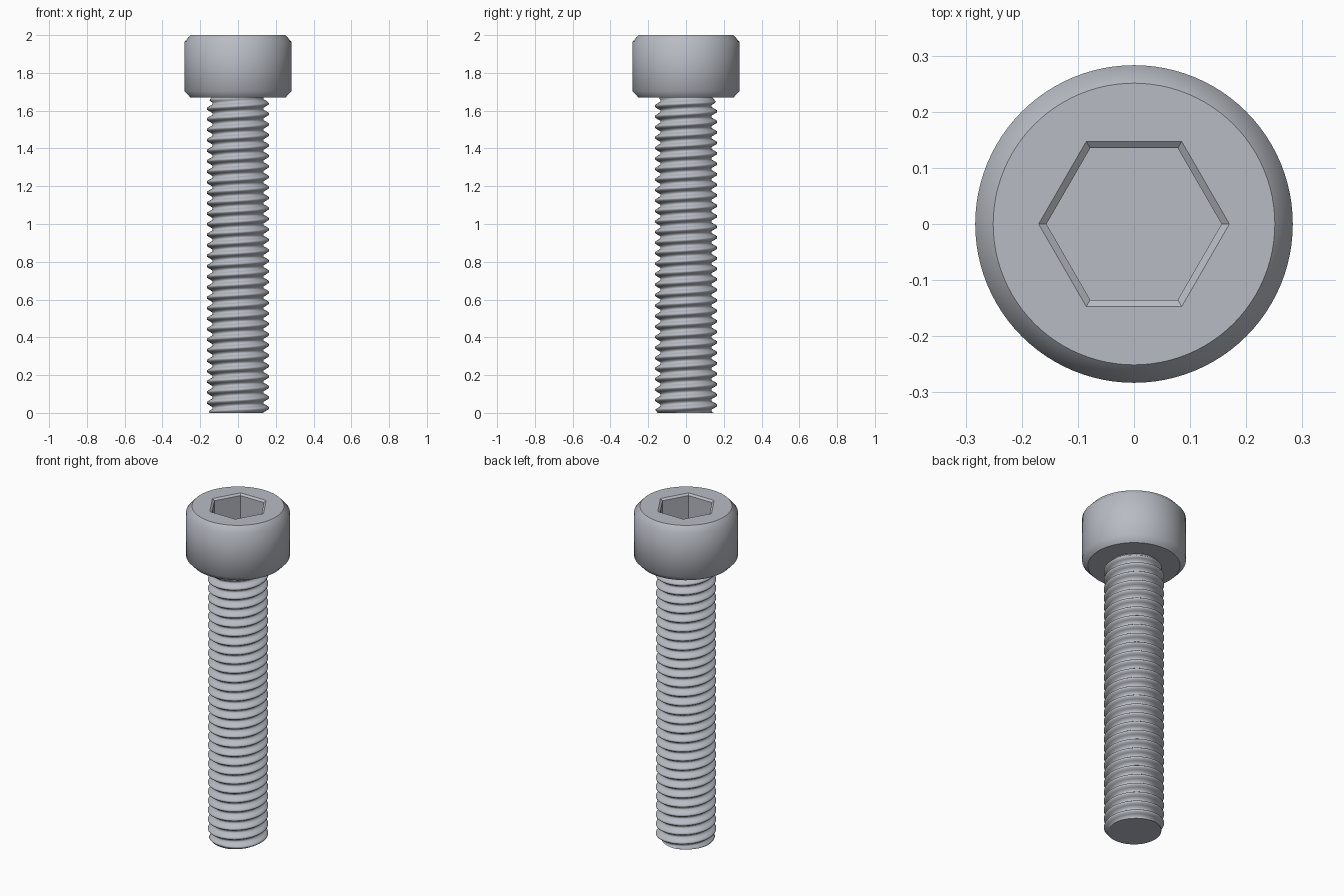
import bpy, bmesh, math
from math import cos, sin, pi, tau

cube = bpy.data.objects.get("Cube")
if cube:
    bpy.data.objects.remove(cube, do_unlink=True)

HEAD_Z, TOP_Z = 1.67, 2.0
PITCH = 0.0556
CREST, ROOT = 0.165, 0.135

steel = bpy.data.materials.new("brushed steel grey")
steel.use_nodes = True
COLOUR = (0.48, 0.50, 0.55, 1)
steel.diffuse_color = COLOUR
steel.node_tree.nodes["Principled BSDF"].inputs["Base Color"].default_value = COLOUR


def finish(bm, name):
    bmesh.ops.recalc_face_normals(bm, faces=bm.faces[:])
    mesh = bpy.data.meshes.new(name)
    bm.to_mesh(mesh)
    bm.free()
    mesh.materials.append(steel)
    obj = bpy.data.objects.new(name, mesh)
    bpy.context.collection.objects.link(obj)
    return obj


def round_ring(radius, n):
    return [(radius * cos(tau * i / n), radius * sin(tau * i / n)) for i in range(n)]


def hex_ring(radius, n):
    # points spread evenly along the six straight sides
    corners = round_ring(radius, 6)
    per_side = n // 6
    points = []
    for i in range(n):
        a, b = corners[i // per_side], corners[(i // per_side + 1) % 6]
        t = (i % per_side) / per_side
        points.append((a[0] + (b[0] - a[0]) * t, a[1] + (b[1] - a[1]) * t))
    return points


def make_head(n=96):
    # rings from the underside, over the rim, down into the hex socket
    # each entry: shape, radius, height, smooth band above it
    rings = [(round_ring, 0.252, HEAD_Z, True),
             (round_ring, 0.283, HEAD_Z + 0.033, True),
             (round_ring, 0.283, TOP_Z - 0.035, True),
             (round_ring, 0.251, TOP_Z, False),
             (hex_ring, 0.170, TOP_Z, False),
             (hex_ring, 0.156, TOP_Z - 0.010, False),
             (hex_ring, 0.156, TOP_Z - 0.17, False)]
    bm = bmesh.new()
    loops = [[bm.verts.new((x, y, z)) for x, y in shape(r, n)] for shape, r, z, _ in rings]
    for k in range(len(loops) - 1):
        low, high = loops[k], loops[k + 1]
        for i in range(n):
            j = (i + 1) % n
            bm.faces.new((low[i], low[j], high[j], high[i])).smooth = rings[k][3]
    bm.faces.new(loops[0])
    bm.faces.new(loops[-1])
    return finish(bm, "socket_head")


def make_shank(n=72):
    # one pitch of the thread: position along the pitch, radius
    middle = (CREST + ROOT) / 2
    profile = [(0.0, CREST), (0.1, CREST - 0.002), (0.25, middle),
               (0.4, ROOT), (0.6, ROOT), (0.75, middle), (0.9, CREST - 0.002)]
    turns = int(HEAD_Z / PITCH) + 5
    step = len(profile)
    bm = bmesh.new()
    rows = []
    for turn in range(turns):
        for phase, radius in profile:
            row = []
            for i in range(n):
                a = tau * i / n
                z = 0.026 + (turn - 2 + phase + i / n) * PITCH
                # chamfered tip and thread run-out below the head
                tip = 0.15 + 0.8 * z
                runout = max(ROOT, 0.14 + 0.8 * (HEAD_Z - z))
                r = min(radius, tip, runout)
                row.append(bm.verts.new((r * cos(a), r * sin(a), z)))
            rows.append(row)
    # the last column joins the first one a full pitch higher
    for k in range(len(rows) - 1 - step):
        for i in range(n):
            j, lift = (i + 1, 0) if i < n - 1 else (0, step)
            face = bm.faces.new((rows[k][i], rows[k + lift][j],
                                 rows[k + 1 + lift][j], rows[k + 1][i]))
            face.smooth = True
    # trim both ends flat and cap them
    for height, direction in ((0, -1), (HEAD_Z + 0.01, 1)):
        bmesh.ops.bisect_plane(bm, geom=bm.verts[:] + bm.edges[:] + bm.faces[:],
                               plane_co=(0, 0, height), plane_no=(0, 0, direction),
                               clear_outer=True)
    loose = [v for v in bm.verts if not v.link_faces]
    bmesh.ops.delete(bm, geom=loose, context='VERTS')
    rim = [e for e in bm.edges if e.is_boundary]
    caps = bmesh.ops.holes_fill(bm, edges=rim, sides=0)["faces"]
    for face in caps:
        face.smooth = False
    return finish(bm, "threaded_shank")


make_head()
make_shank()
